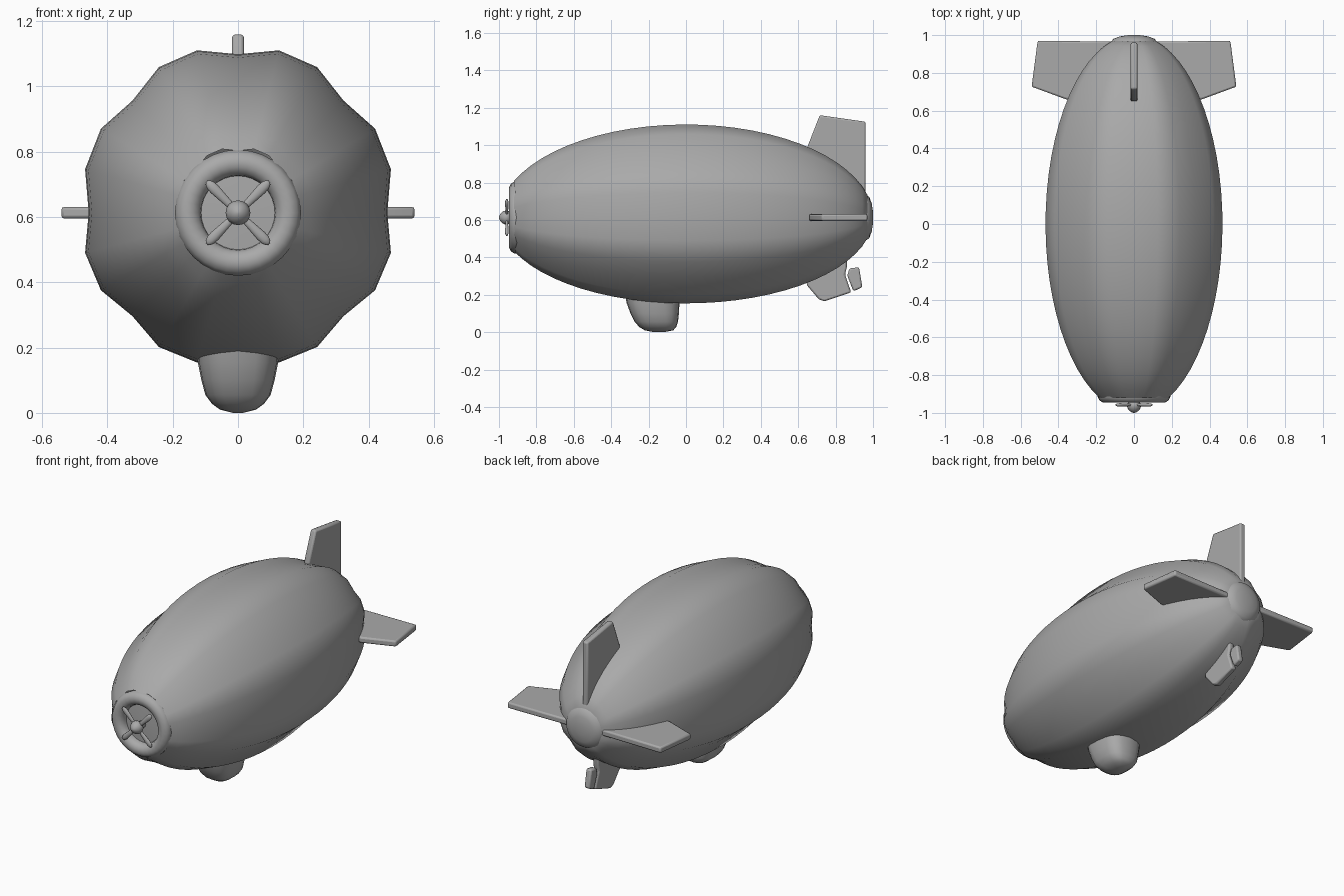
import bpy
import bmesh
from math import sin, cos, pi, asin, sqrt, radians
from mathutils import Matrix, Vector

cube = bpy.data.objects.get("Cube")
if cube:
    bpy.data.objects.remove(cube, do_unlink=True)

AXIS = 0.613  # height of the hull axis

grey = bpy.data.materials.new("plain grey")
grey.use_nodes = True
colour = (0.4, 0.4, 0.4, 1)
grey.diffuse_color = colour
grey.node_tree.nodes["Principled BSDF"].inputs["Base Color"].default_value = colour


def finish(name, bm, sharp=40):
    bmesh.ops.recalc_face_normals(bm, faces=bm.faces)
    mesh = bpy.data.meshes.new(name)
    bm.to_mesh(mesh)
    bm.free()
    mesh.materials.append(grey)
    obj = bpy.data.objects.new(name, mesh)
    bpy.context.collection.objects.link(obj)
    bpy.ops.object.select_all(action='DESELECT')
    obj.select_set(True)
    bpy.context.view_layer.objects.active = obj
    bpy.ops.object.shade_smooth_by_angle(angle=radians(sharp))
    return obj


def loft(name, rings, cap_start=True, cap_end=True, sharp=40, matrix=None):
    """Skin a list of equally sized rings of points."""
    bm = bmesh.new()
    loops = [[bm.verts.new(p) for p in ring] for ring in rings]
    n = len(loops[0])
    for a, b in zip(loops, loops[1:]):
        for i in range(n):
            j = (i + 1) % n
            bm.faces.new((a[i], a[j], b[j], b[i]))
    if cap_start:
        bm.faces.new(loops[0])
    if cap_end:
        bm.faces.new(loops[-1])
    if matrix:
        bm.transform(matrix)
    return finish(name, bm, sharp)


def lathe(name, profile, sides=32, **kw):
    """Spin (radius, y) points about the hull axis."""
    rings = [[(r * cos(2 * pi * i / sides), y, AXIS + r * sin(2 * pi * i / sides))
              for i in range(sides)] for r, y in profile]
    return loft(name, rings, **kw)


# Lobed hull: every third lengthwise seam is pulled inwards
def hull_ring(y):
    scale = sqrt(1 - y * y)
    ring = []
    for i in range(24):
        a = 2 * pi * i / 24
        k = scale * (0.943 if i % 3 == 0 else 1)
        height = 0.515 if sin(a) > 0 else 0.475
        ring.append((0.485 * k * cos(a), y, AXIS + height * k * sin(a)))
    return ring


start, end, steps = asin(-0.92), asin(0.97), 26
loft("hull", [hull_ring(sin(start + (end - start) * i / steps)) for i in range(steps + 1)],
     cap_start=False, sharp=80)

# Tail cap and nose duct
lathe("tail_cap", [(0.11, 0.94), (0.122, 0.962), (0.11, 0.98), (0.075, 0.993), (0.03, 1.0)])
lathe("nose_duct", [(0.17, -0.87), (0.192, -0.9), (0.193, -0.915), (0.182, -0.935),
                    (0.162, -0.946), (0.14, -0.944), (0.122, -0.932), (0.115, -0.915),
                    (0.113, -0.9), (0.02, -0.905)], cap_start=False, sharp=60)

# Propeller
lathe("propeller_hub", [(0.02, -0.9), (0.022, -0.935), (0.036, -0.95), (0.038, -0.965),
                        (0.03, -0.983), (0.016, -0.995), (0.004, -1.0)], sides=16, sharp=60)
blade = [(0.02, 0.010), (0.06, 0.013), (0.1, 0.016), (0.118, 0.015), (0.13, 0.010), (0.135, 0.004)]
for k in range(4):
    place = Matrix.Translation((0, -0.958, AXIS)) @ Matrix.Rotation(pi / 4 + k * pi / 2, 4, 'Y')
    rings = [[(w * cos(pi * i / 5), 0.6 * w * sin(pi * i / 5), d) for i in range(10)]
             for d, w in blade]
    loft(f"propeller_blade_{k + 1}", rings, matrix=place, sharp=60)


# Tail fins: outlines as (distance from axis, y), turned about the axis
def fin(name, outline, angle, thick=0.036):
    bm = bmesh.new()
    face = bm.faces.new([bm.verts.new((-thick / 2, y, u)) for u, y in outline])
    grown = bmesh.ops.extrude_face_region(bm, geom=[face])
    verts = [v for v in grown["geom"] if isinstance(v, bmesh.types.BMVert)]
    bmesh.ops.translate(bm, verts=verts, vec=Vector((thick, 0, 0)))
    bm.transform(Matrix.Translation((0, 0, AXIS)) @ Matrix.Rotation(angle, 4, 'Y'))
    obj = finish(name, bm, 30)
    bevel = obj.modifiers.new("bevel", 'BEVEL')
    bevel.width = 0.009
    bevel.segments = 2


side_outline = [(0.06, 0.965), (0.51, 0.97), (0.542, 0.727), (0.36, 0.66), (0.1, 0.645)]
fin("left_fin", side_outline, pi / 2)
fin("right_fin", side_outline, -pi / 2)
fin("top_fin", [(0.06, 0.96), (0.512, 0.96), (0.547, 0.715), (0.38, 0.65), (0.1, 0.65)], 0)
fin("bottom_fin", [(0.15, 0.86), (0.266, 0.86), (0.303, 0.85), (0.4, 0.883), (0.448, 0.74),
                   (0.437, 0.71), (0.36, 0.645), (0.15, 0.65)], pi)
fin("rudder", [(0.266, 0.925), (0.272, 0.874), (0.31, 0.862), (0.394, 0.895), (0.373, 0.943)], pi)

# Gondola: rounded box lofted downwards, as (z, half width, front y, back y)
levels = [(0.22, 0.128, -0.33, -0.03), (0.155, 0.123, -0.317, -0.035), (0.1, 0.112, -0.297, -0.038),
          (0.055, 0.1, -0.274, -0.043), (0.028, 0.08, -0.25, -0.052), (0.01, 0.055, -0.22, -0.068),
          (0.0, 0.015, -0.17, -0.12)]


def rounded(v):
    return (1 if v > 0 else -1) * abs(v) ** 0.7


rings = []
for z, half, front, back in levels:
    mid, length = (front + back) / 2, (back - front) / 2
    rings.append([(half * rounded(cos(pi * i / 10)), mid + length * rounded(sin(pi * i / 10)), z)
                  for i in range(20)])
loft("gondola", rings, sharp=60)
